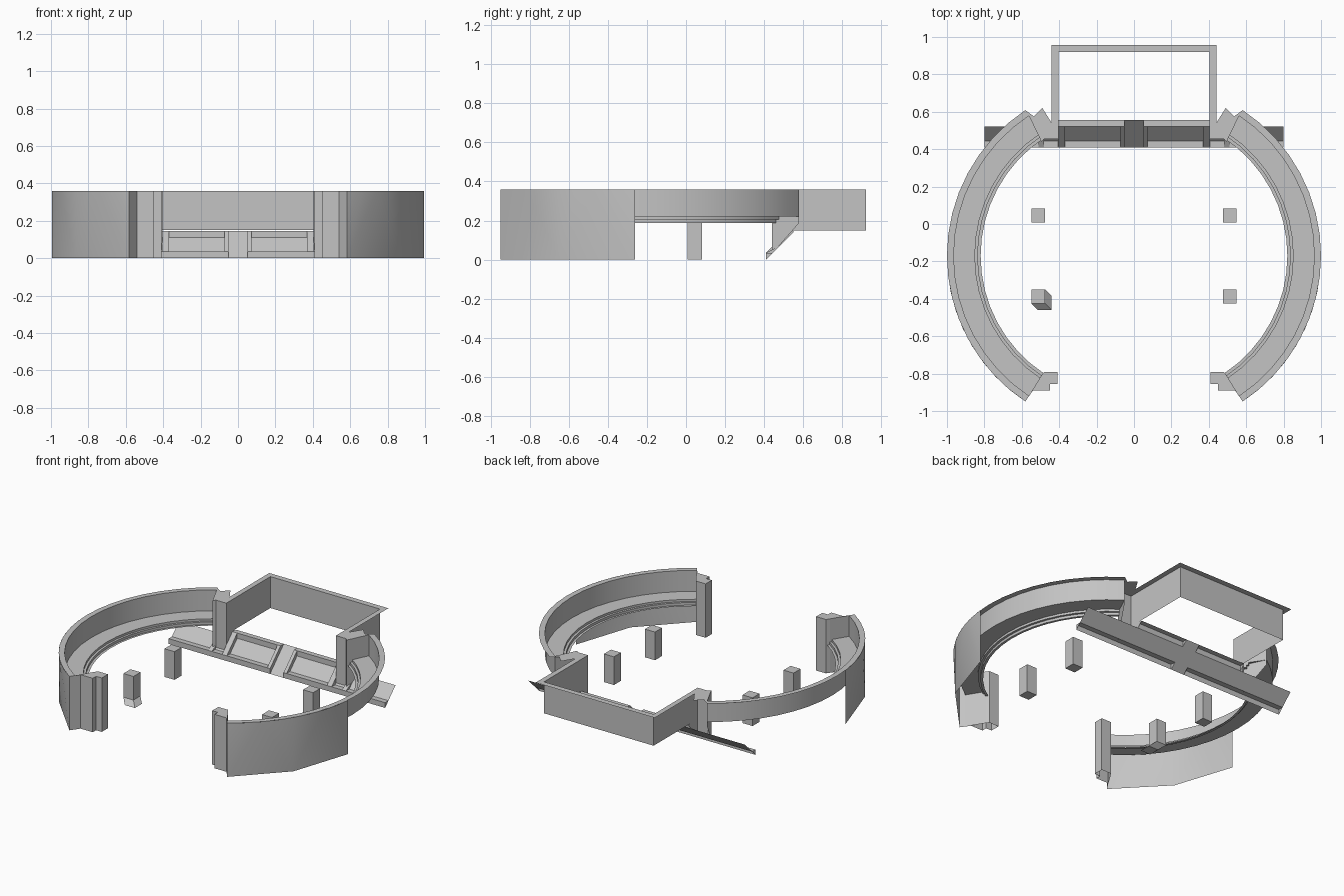
import bpy, math

if "Cube" in bpy.data.objects:
    bpy.data.objects.remove(bpy.data.objects["Cube"])

mat = bpy.data.materials.new("warm_neutral_grey")
mat.diffuse_color = (0.55, 0.55, 0.55, 1)
mat.use_nodes = True
mat.node_tree.nodes["Principled BSDF"].inputs["Base Color"].default_value = mat.diffuse_color


def build(name, verts, faces, mirror=True, smooth=False):
    """Make a mesh object; optionally add its copy mirrored across x = 0."""
    verts, faces = list(verts), list(faces)
    if mirror:
        n = len(verts)
        verts += [(-x, y, z) for x, y, z in verts]
        faces += [tuple(n + i for i in reversed(f)) for f in faces]
    me = bpy.data.meshes.new(name)
    me.from_pydata(verts, [], faces)
    me.materials.append(mat)
    ob = bpy.data.objects.new(name, me)
    bpy.context.collection.objects.link(ob)
    if smooth:
        bpy.ops.object.select_all(action='DESELECT')
        ob.select_set(True)
        bpy.context.view_layer.objects.active = ob
        bpy.ops.object.shade_smooth_by_angle(angle=math.radians(30))
    return ob


def wall(name, path, bottoms, top, mirror=True):
    """Upright sheet along a path, faces to the right of travel."""
    n = len(path)
    v = [(x, y, b) for (x, y), b in zip(path, bottoms)]
    v += [(x, y, top) for x, y in path]
    f = [(i, i + 1, n + i + 1, n + i) for i in range(n - 1)]
    return build(name, v, f, mirror)


def flat(name, path, z, mirror=True):
    return build(name, [(x, y, z) for x, y in path], [tuple(range(len(path)))], mirror)


def strip(name, x0, x1, prof, closed=False, ends=()):
    """Sweep a (y, z) profile along x; ends are end-cap index lists."""
    n = len(prof)
    v = [(x, y, z) for x in (x0, x1) for y, z in prof]
    f = [(j, n + j, n + (j + 1) % n, (j + 1) % n) for j in range(n if closed else n - 1)]
    for e in ends:
        f.append(tuple(e))
        f.append(tuple(n + i for i in reversed(e)))
    return build(name, v, f)


# Curved side rims with shelf and stepped lip
CX, CY, A, SEG = 0.066, -0.17, math.radians(56.5), 16


def arc(r, a):
    return CX + r * math.cos(a), CY + r * math.sin(a)


angles = [-A + 2 * A * i / SEG for i in range(SEG + 1)]
profile = [(.934, .36), (.898, .36), (.898, .22), (.785, .22),
           (.785, .205), (.77, .205), (.77, .188), (.754, .188)]
m = len(profile)
v = [(*arc(r, a), z) for a in angles for r, z in profile]
f = [(i * m + j, (i + 1) * m + j, (i + 1) * m + j + 1, i * m + j + 1)
     for i in range(SEG) for j in range(m - 1)]
build("curved_rim_and_shelf", v, f, smooth=True)

# Tall outer walls on the front half: fine top edge, coarse bottom edge
a_end = math.asin((-0.26 - CY) / .934)
K = 8
top = [(*arc(.934, -A + (a_end + A) * i / K), .36) for i in range(K + 1)]
mid = arc(.934, -A + (a_end + A) * .5)
v = top + [(top[0][0], top[0][1], 0), (*mid, 0), (top[K][0], top[K][1], 0)]
b = K + 1
f = [(b, i + 1, i) for i in range(2)] + [(b, b + 1, 2)]
f += [(b + 1, i + 1, i) for i in range(2, 6)]
f += [(b + 1, b + 2, 6)] + [(b + 2, i + 1, i) for i in range(6, K)]
build("front_outer_wall", v, f, smooth=True)

# Front end pillars, full height
pil = [(.562, -.919), (.495, -.81), (.48, -.79), (.408, -.79), (.408, -.855),
       (.45, -.855), (.45, -.89), (.54, -.89), (.5815, -.949)]
wall("front_pillar", pil, [0] * len(pil), .36)
flat("front_pillar_cap", pil, .36)

# Rear pillars that stand on the sloped panel
cap = [(.5815, .609), (.535, .575), (.49, .62), (.44, .54), (.405, .54),
       (.405, .455), (.48, .455), (.495, .44), (.562, .579)]
flat("rear_pillar_cap", cap, .36)
wall("rear_pillar", cap[4:], [.13, .045, .045, .03, .188], .36)

# Rear box recess and its flat rim
wall("rear_box_wall", [(-.405, .54), (-.405, .92), (.405, .92), (.405, .54)],
     [.15] * 4, .36, mirror=False)
flat("rear_box_side_rim", [(.405, .54), (.44, .54), (.44, .958), (.405, .92)], .36)
flat("rear_box_back_rim", [(.405, .92), (.44, .958), (-.44, .958), (-.405, .92)],
     .36, mirror=False)

# Sloped panels with lower and upper ledges
inner = [(.41, 0), (.41, .035), (.445, .035), (.52, .11), (.52, .145), (.555, .145)]
strip("window_panel", .05, .405, inner)
strip("side_panel", .405, .80, inner[:4])
strip("centre_column", 0, .05, [(.41, 0), (.555, .145)])

# End caps of the ledges
for x, name in ((.05, "ledge_inner_end"), (.80, "ledge_outer_end")):
    tri = [(x, .41, 0), (x, .41, .035), (x, .445, .035)]
    build(name, tri, [(0, 1, 2) if x < .1 else (0, 2, 1)])
build("upper_ledge_end", [(x, y, z) for x in (.05, .405)
                          for y, z in inner[3:]], [(0, 1, 2), (5, 4, 3)])

# Raised frame bars beside the windows
bar = [(.41, .035), (.445, .035), (.52, .11), (.52, .145)]
for i, (x0, x1) in enumerate(((.05, .072), (.37, .405), (.48, .51))):
    strip("frame_bar_%d" % i, x0, x1, list(reversed(bar))if i < 2 else
          [(.485, .075), (.445, .035), (.41, .035)],
          closed=True, ends=[(0, 1, 2, 3) if i < 2 else (0, 1, 2)])


# Free-standing posts, one with a skewed foot
def post(name, x, y, skew=0):
    h = .037
    sq = [(-h, -h), (h, -h), (h, h), (-h, h)]
    v = []
    for z, s in ((0, skew), (.03, 0), (.188, 0)):
        v += [(x + dx + s, y + dy - s, z) for dx, dy in sq]
    f = [(3, 2, 1, 0), (8, 9, 10, 11)]
    f += [(k + i, k + (i + 1) % 4, k + 4 + (i + 1) % 4, k + 4 + i)
          for k in (0, 4) for i in range(4)]
    build(name, v, f, mirror=False)


post("rear_left_post", -.512, .045)
post("rear_right_post", .512, .045)
post("front_right_post", .512, -.388)
post("front_left_post", -.512, -.388, .035)
